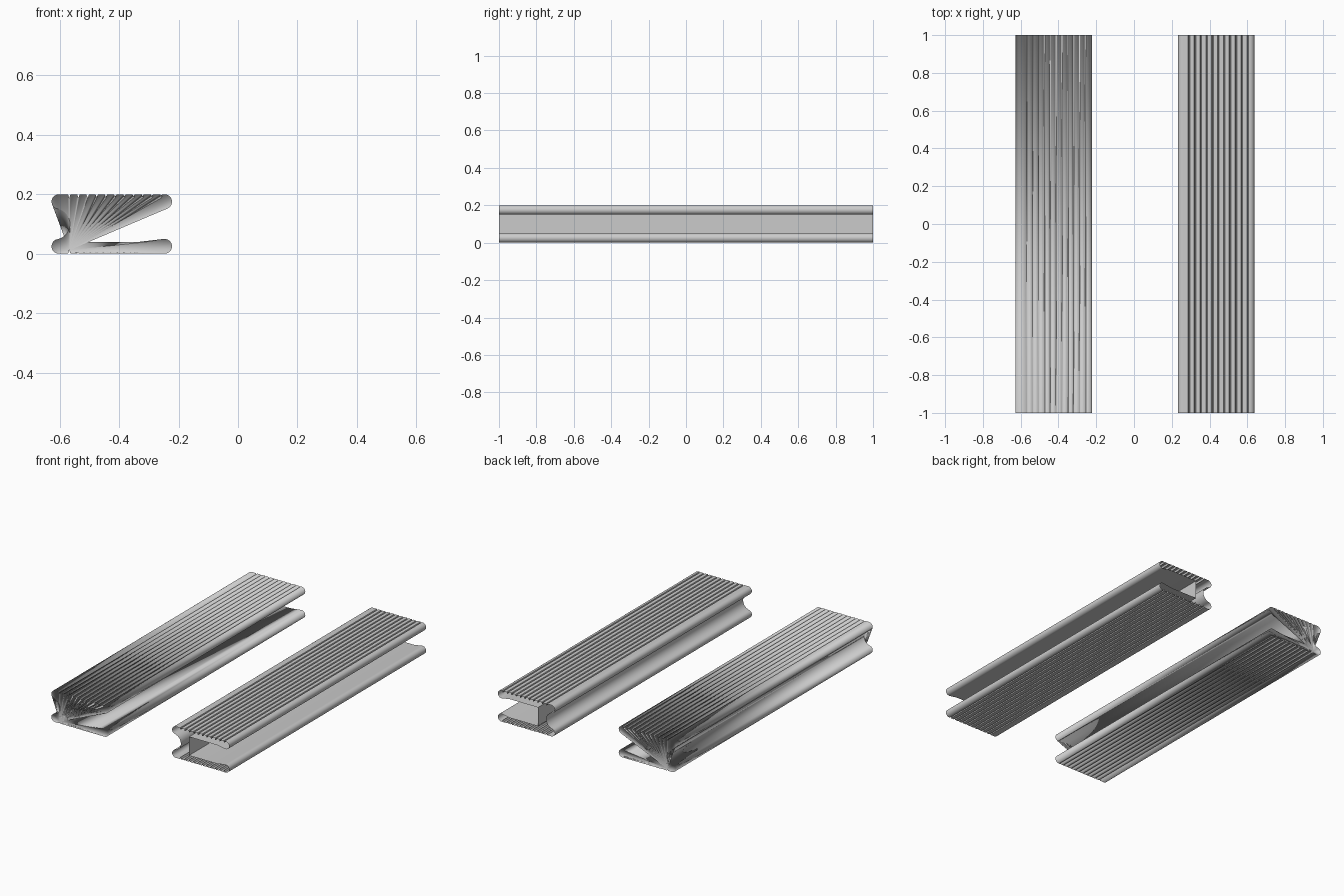
import bpy, bmesh, math

if "Cube" in bpy.data.objects:
    bpy.data.objects.remove(bpy.data.objects["Cube"])

grey = bpy.data.materials.new("light grey")
grey.use_nodes = True
grey.diffuse_color = (0.6, 0.6, 0.6, 1)
grey.node_tree.nodes["Principled BSDF"].inputs["Base Color"].default_value = (0.6, 0.6, 0.6, 1)

LIP, GROOVES, PITCH, DEPTH, GAP = 0.025, 11, 0.031, 0.012, 0.009
FIRST = 0.045


def arc(cx, cz, r, start, end, steps=10):
    return [(cx + r * math.cos(math.radians(start + (end - start) * i / steps)),
             cz + r * math.sin(math.radians(start + (end - start) * i / steps)))
            for i in range(steps + 1)]


def half_profile():
    """Upper half: outer hollow, back lip, grooved flange, front lip, inner wall."""
    pts = arc(0, 0, 0.052, 0, 78, 8)
    pts += arc(0.015, 0.075, LIP, 240, 90)
    for i in range(GROOVES):
        x = FIRST + i * PITCH
        pts += [(x, 0.1), (x + GAP / 2, 0.1 - DEPTH), (x + GAP, 0.1)]
    pts += arc(0.37, 0.075, LIP, 80, -100)
    pts += [(0.31, 0.06), (0.11, 0.06)]
    return pts


top = half_profile()
profile = top + [(x, -z) for x, z in reversed(top[1:])]
count = len(profile)


def channel(x_offset):
    """Sweep the mirrored profile along y, leaving the ends open."""
    bm = bmesh.new()
    rings = [[bm.verts.new((x + x_offset, y, z + 0.1)) for x, z in profile]
             for y in (-1, 1)]
    for i in range(count):
        j = (i + 1) % count
        bm.faces.new((rings[0][i], rings[1][i], rings[1][j], rings[0][j]))
    bmesh.ops.recalc_face_normals(bm, faces=bm.faces)
    return bm, rings


def finish(bm, name):
    mesh = bpy.data.meshes.new(name)
    bm.to_mesh(mesh)
    bm.free()
    mesh.materials.append(grey)
    ob = bpy.data.objects.new(name, mesh)
    bpy.context.collection.objects.link(ob)
    bpy.ops.object.select_all(action="DESELECT")
    ob.select_set(True)
    bpy.context.view_layer.objects.active = ob


# Open-ended channel
bm, rings = channel(0.242)
finish(bm, "open_channel")
bpy.ops.object.shade_smooth_by_angle(angle=math.radians(30))

# Channel with end plates fanned from the first groove underneath, all smooth
bm, rings = channel(-0.617)
hub = profile.index((FIRST + GAP / 2, DEPTH - 0.1))
for ring, order in zip(rings, (1, -1)):
    for k in range(1, count - 1):
        tri = [ring[hub], ring[(hub + k) % count], ring[(hub + k + 1) % count]]
        bm.faces.new(tri[::order])
finish(bm, "fanned_channel")
bpy.ops.object.shade_smooth()
